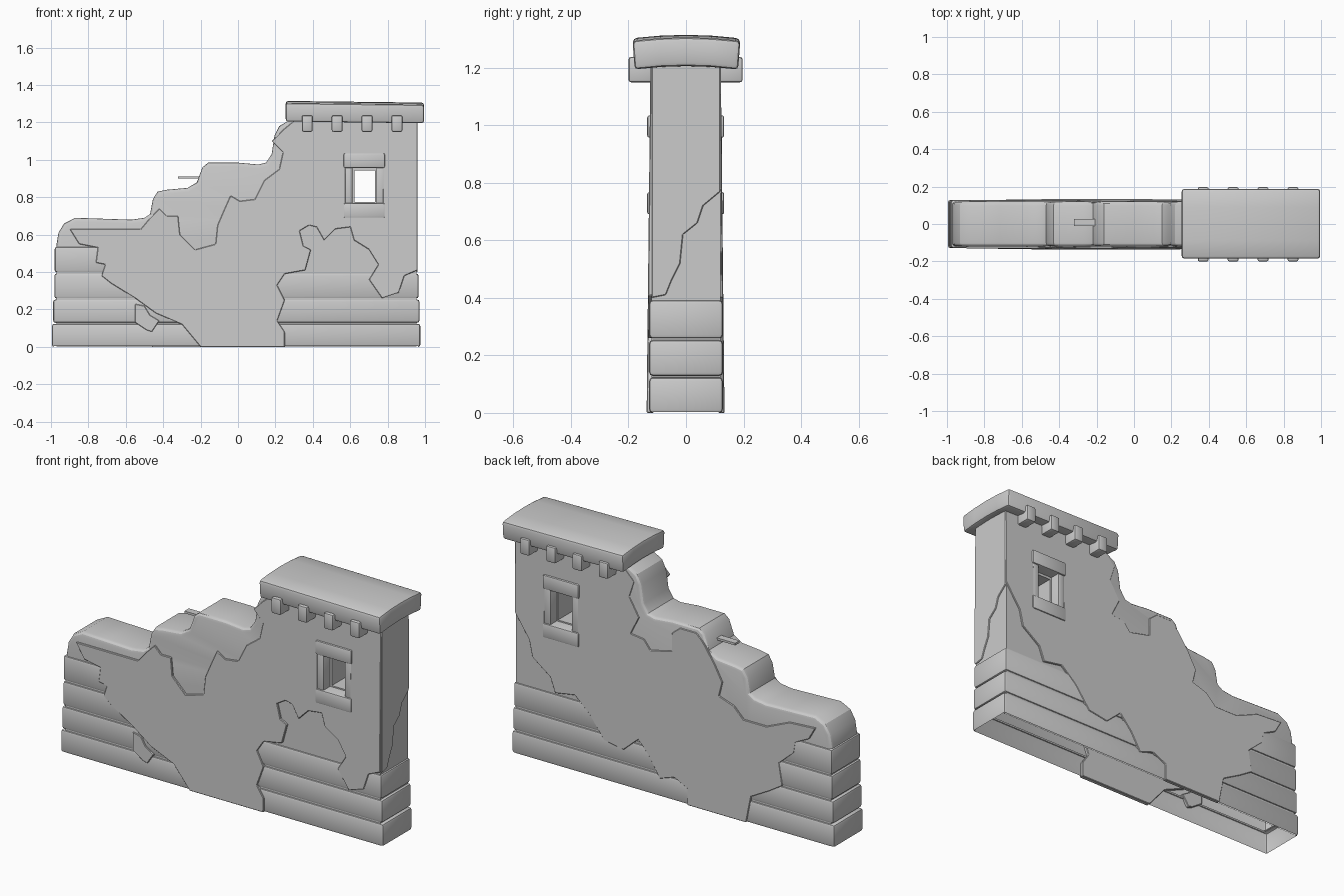
import bpy, bmesh
from mathutils import Vector

if "Cube" in bpy.data.objects:
    bpy.data.objects.remove(bpy.data.objects["Cube"], do_unlink=True)

stone = bpy.data.materials.new("pale grey stone")
stone.use_nodes = True
COLOUR = (0.6, 0.6, 0.6, 1)
stone.diffuse_color = COLOUR
stone.node_tree.nodes["Principled BSDF"].inputs["Base Color"].default_value = COLOUR


def finish(name, bm):
    bmesh.ops.recalc_face_normals(bm, faces=bm.faces)
    mesh = bpy.data.meshes.new(name)
    bm.to_mesh(mesh)
    bm.free()
    obj = bpy.data.objects.new(name, mesh)
    bpy.context.collection.objects.link(obj)
    mesh.materials.append(stone)
    return obj


def activate(obj):
    bpy.ops.object.select_all(action="DESELECT")
    obj.select_set(True)
    bpy.context.view_layer.objects.active = obj


def smooth(obj):
    activate(obj)
    bpy.ops.object.shade_smooth_by_angle(angle=0.5)


def box(name, x, y, z, bevel=0.0, segments=2):
    """Box from its (low, high) limits on each axis."""
    bm = bmesh.new()
    bmesh.ops.create_cube(bm, size=1)
    for v in bm.verts:
        v.co = Vector([lim[0] if c < 0 else lim[1] for lim, c in zip((x, y, z), v.co)])
    if bevel:
        bmesh.ops.bevel(bm, geom=bm.edges[:], offset=bevel, segments=segments,
                        profile=0.5, affect="EDGES")
    return finish(name, bm)


def slab(points, axis, low, high):
    """Extrude an outline, given in hundredths, along x or y."""
    bm = bmesh.new()

    def place(a, b):
        return (low, a / 100, b / 100) if axis == "x" else (a / 100, low, b / 100)
    face = bm.faces.new([bm.verts.new(place(a, b)) for a, b in points])
    side = bmesh.ops.extrude_face_region(bm, geom=[face])["geom"]
    shift = Vector((high - low, 0, 0) if axis == "x" else (0, high - low, 0))
    bmesh.ops.translate(bm, vec=shift, verts=[g for g in side if isinstance(g, bmesh.types.BMVert)])
    return bm


def combine(obj, other, operation):
    mod = obj.modifiers.new(operation.lower(), "BOOLEAN")
    mod.object, mod.operation, mod.solver = other, operation, "EXACT"
    activate(obj)
    bpy.ops.object.modifier_apply(modifier=mod.name)


# Broken wall with a stepped, rounded top
outline = [(-97, 0), (-97, 55), (-96, 61), (-93, 66), (-87, 69), (-72, 68.5), (-57, 68),
           (-50, 69), (-47, 71), (-45.5, 79), (-43, 83), (-38, 84), (-27, 85), (-22, 88),
           (-19, 96), (-16, 98.5), (0, 98.5), (11, 97.5), (15, 98.5), (18, 103), (19.5, 113),
           (22, 118), (28, 121.5), (95.5, 121.5), (95.5, 0)]
bm = slab(outline, "y", -0.12, 0.12)
rim = [e for e in bm.edges
       if abs(e.verts[0].co.y - e.verts[1].co.y) < 0.01
       and min(v.co.z for v in e.verts) > 0.5 and max(v.co.x for v in e.verts) < 0.29]
bmesh.ops.bevel(bm, geom=rim, offset=0.022, segments=3, profile=0.5, affect="EDGES")
wall = finish("wall", bm)

# Rounded stone courses at the foot, joined to the wall
courses = [(-0.995, 0.975, 0.0, 0.123), (-0.988, 0.97, 0.129, 0.253),
           (-0.982, 0.965, 0.259, 0.392), (-0.98, -0.45, 0.398, 0.535)]
for left, right, low, high in courses:
    course = box("course", (left, right), (-0.128, 0.128), (low, high), 0.012)
    combine(wall, course, "UNION")
    bpy.data.objects.remove(course)

# Window opening
opening = box("window_cutter", (0.575, 0.775), (-0.4, 0.4), (0.70, 1.02))
opening.hide_render = True
combine(wall, opening, "DIFFERENCE")

# The wall is hollow and open underneath
bm = bmesh.new()
bm.from_mesh(wall.data)
under = [f for f in bm.faces if f.normal.z < -0.9 and f.calc_center_median().z < 0.005]
bmesh.ops.delete(bm, geom=under, context="FACES")
bm.to_mesh(wall.data)
bm.free()
smooth(wall)

# Ragged plaster coats
front = [(-20, 0), (-30, 12), (-44, 18), (-55, 26), (-68, 34), (-73, 38), (-71, 44), (-76, 45),
         (-75, 53), (-85, 55), (-90, 63), (-73, 63), (-52, 63), (-47, 69), (-42, 74), (-38, 70),
         (-32, 70), (-31, 60), (-23, 52), (-12, 55), (-11, 65), (-8, 72), (-4, 81), (1, 78),
         (9, 79), (14, 89), (22, 95), (24, 104), (18, 110), (24, 116), (30, 121), (96, 121),
         (96, 41), (89, 38), (86, 29), (77, 26), (70, 36), (75, 44), (70, 52), (62, 57), (60, 64),
         (52, 63), (46, 57), (42, 64), (38, 65), (33, 62), (35, 54), (39, 52), (36, 41), (25, 39),
         (21, 33), (25, 25), (21, 14), (25, 8), (25, 0)]
patch = [(-55, 23), (-50, 22), (-47, 17), (-42, 14), (-46, 8), (-49, 9), (-55, 13)]
back = [(96, 78), (87, 65), (85, 56), (74, 48), (71, 40), (59, 42), (50, 34), (41, 22), (29, 20),
        (20, 28), (13, 20), (7, 10), (-2, 13), (-10, 9), (-10, 0), (-46, 0), (-49, 15), (-60, 21),
        (-68, 26), (-66, 38), (-75, 46), (-76, 52), (-84, 56), (-88, 63), (-72, 62), (-58, 56),
        (-44, 56), (-38, 62), (-29, 65), (-31, 73), (-26, 82), (-19, 92), (-15, 96), (-5, 96),
        (0, 92), (0, 82), (13, 79), (17, 84), (25, 85), (20, 95), (26, 105), (23, 114),
        (30, 121), (96, 121)]
end = [(-12, 40), (-7, 41), (-5, 46), (-2, 52), (-1, 62), (4, 66), (6, 72), (12, 77),
       (12, 121), (-12, 121)]
coats = [("plaster_front", front, "y", -0.112, -0.137), ("plaster_patch", patch, "y", -0.112, -0.137),
         ("plaster_back", back, "y", 0.112, 0.134), ("plaster_end", end, "x", 0.945, 0.961)]
for name, points, axis, inner, outer in coats:
    bm = slab(points, axis, inner, outer)
    if axis == "y":
        for v in bm.verts:  # coat thins towards the top
            if abs(v.co.y) > 0.12:
                v.co.y *= 1 - 0.08 * v.co.z
    coat = finish(name, bm)
    if name in ("plaster_front", "plaster_back"):
        combine(coat, opening, "DIFFERENCE")
    edge = coat.modifiers.new("soft_edge", "BEVEL")
    edge.width, edge.segments, edge.limit_method = 0.003, 1, "ANGLE"
bpy.data.objects.remove(opening)

# Window frame: lintel, sill, jambs and a recessed inner frame
for name, low, high in (("lintel", 0.957, 1.035), ("sill", 0.69, 0.768)):
    smooth(box("window_" + name, (0.565, 0.785), (-0.135, 0.133), (low, high), 0.008))
for name, centre in (("right", 0.592), ("left", 0.76)):
    smooth(box("window_jamb_" + name, (centre - 0.02, centre + 0.02), (-0.127, 0.125),
               (0.74, 0.98), 0.005))
for name, x, z in (("right", (0.58, 0.622), (0.75, 0.97)), ("left", (0.733, 0.77), (0.75, 0.97)),
                   ("top", (0.58, 0.77), (0.943, 0.98)), ("bottom", (0.58, 0.77), (0.74, 0.775))):
    box("window_inner_" + name, x, (-0.07, 0.07), z)

# Roof slab, gently bowed across its width and tipped along its length
cap = box("roof_slab", (0.255, 0.995), (-0.185, 0.188), (1.215, 1.315), 0.014, 2)
bm = bmesh.new()
bm.from_mesh(cap.data)
for cut in (-0.09, 0.0, 0.09):
    bmesh.ops.bisect_plane(bm, geom=bm.verts[:] + bm.edges[:] + bm.faces[:],
                           plane_co=(0, cut, 0), plane_no=(0, 1, 0))
for v in bm.verts:
    v.co.z -= 0.35 * v.co.y ** 2 + 0.012 * (v.co.x - 0.255)
    if v.co.z < 1.25:
        v.co.y *= 0.97
bm.to_mesh(cap.data)
bm.free()
smooth(cap)

# Beam ends carrying the roof slab
for i in range(4):
    x = 0.37 + 0.16 * i
    for side, y in (("front", (-0.2, -0.1)), ("back", (0.1, 0.197))):
        smooth(box(f"beam_end_{side}_{i + 1}", (x - 0.029, x + 0.029), y, (1.15, 1.238), 0.009))

# Small peg on the steps
box("peg", (-0.32, -0.2), (-0.01, 0.028), (0.9, 0.912))
